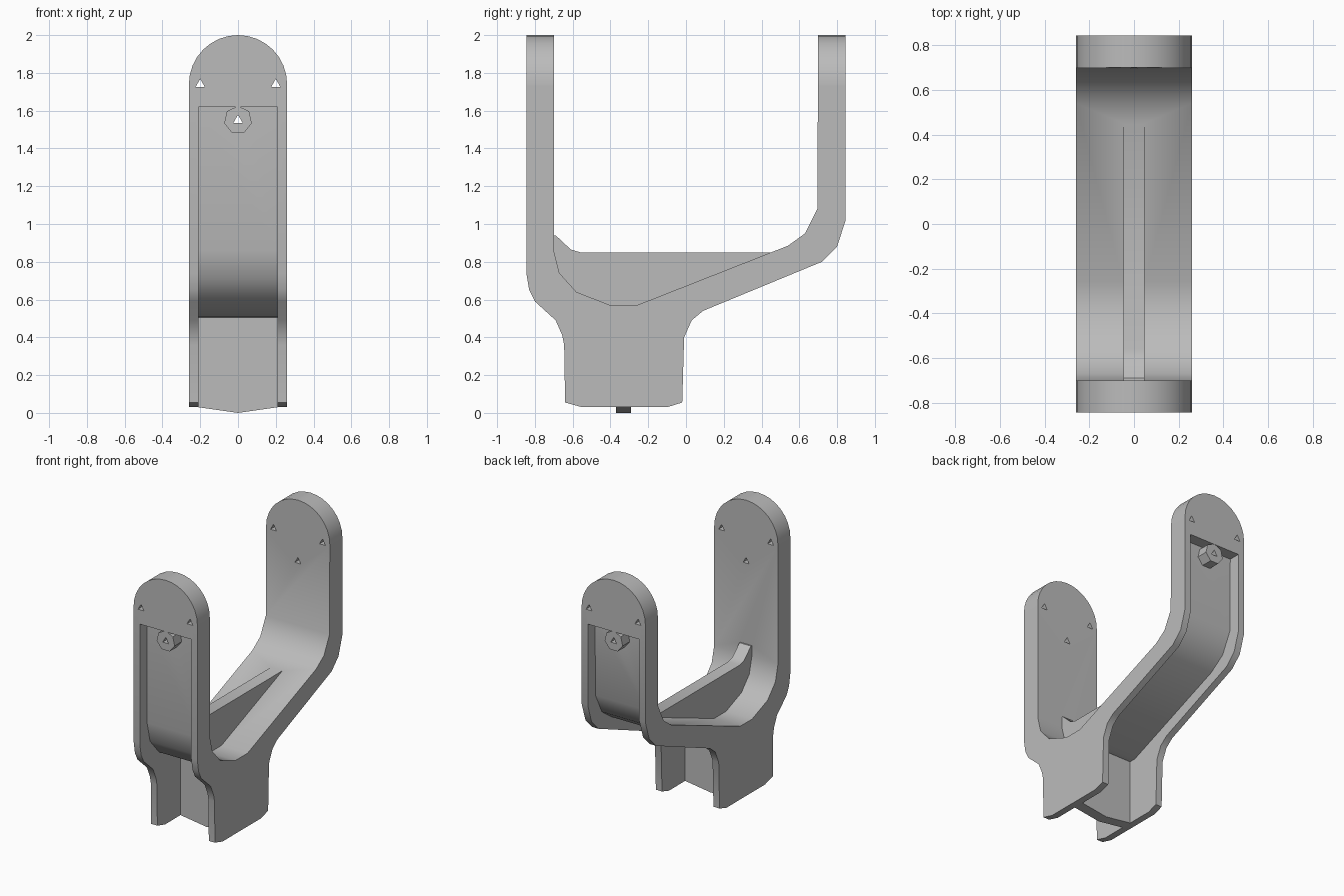
import bpy, bmesh, math
from mathutils import Vector

cube = bpy.data.objects.get("Cube")
if cube:
    bpy.data.objects.remove(cube)

grey = bpy.data.materials.new("plain grey")
grey.use_nodes = True
GREY = (0.5, 0.5, 0.5, 1)
grey.diffuse_color = GREY
grey.node_tree.nodes["Principled BSDF"].inputs["Base Color"].default_value = GREY


def prism(name, points, axis, low, high):
    """Extrude a 2D outline along x (points are y, z) or y (points are x, z)."""
    place = (lambda a, b: (low, a, b)) if axis == "x" else (lambda a, b: (a, low, b))
    bm = bmesh.new()
    face = bm.faces.new([bm.verts.new(place(a, b)) for a, b in points])
    moved = bmesh.ops.extrude_face_region(bm, geom=[face])["geom"]
    step = Vector((high - low, 0, 0) if axis == "x" else (0, high - low, 0))
    bmesh.ops.translate(bm, vec=step, verts=[g for g in moved if isinstance(g, bmesh.types.BMVert)])
    bmesh.ops.recalc_face_normals(bm, faces=bm.faces)
    mesh = bpy.data.meshes.new(name)
    bm.to_mesh(mesh)
    bm.free()
    mesh.materials.append(grey)
    obj = bpy.data.objects.new(name, mesh)
    bpy.context.collection.objects.link(obj)
    return obj


def combine(target, tool, operation):
    """Apply a boolean and remove the helper."""
    tool.hide_render = True
    mod = target.modifiers.new(operation, "BOOLEAN")
    mod.operation = operation
    mod.solver = "EXACT"
    mod.object = tool
    bpy.context.view_layer.objects.active = target
    bpy.ops.object.modifier_apply(modifier=mod.name)
    bpy.data.objects.remove(tool)


def ring(x, z, radius, count, start=0.0):
    return [(x + radius * math.sin(start + i * math.tau / count),
             z + radius * math.cos(start + i * math.tau / count)) for i in range(count)]


HALF, INNER, AXLE, CHANNEL_TOP = 0.26, 0.21, 1.74, 1.62

# Side outline of the yoke: outer edge, then back along the inner edge
outer = [(-0.845, 2.0), (-0.845, 0.74), (-0.83, 0.65), (-0.8, 0.59), (-0.69, 0.49),
         (-0.655, 0.41), (-0.645, 0.36), (-0.64, 0.055), (-0.55, 0.03), (-0.1, 0.03),
         (-0.02, 0.055), (-0.01, 0.4), (0.03, 0.49), (0.09, 0.54), (0.72, 0.8),
         (0.8, 0.88), (0.845, 1.02), (0.845, 2.0)]
inner = [(0.7, 2.0), (0.695, 1.08), (0.63, 0.95), (0.54, 0.885), (-0.26, 0.57),
         (-0.4, 0.57), (-0.58, 0.64), (-0.67, 0.74), (-0.7, 0.86), (-0.7, 2.0)]
yoke = prism("yoke", outer + inner, "x", -HALF, HALF)

# Round the arm tops
arc = [(HALF * math.cos(i * math.pi / 16), AXLE + HALF * math.sin(i * math.pi / 16))
       for i in range(17)]
wide = HALF + 0.1
low_part = [(-HALF, AXLE - 0.01), (-wide, AXLE - 0.01), (-wide, -1), (wide, -1),
            (wide, AXLE - 0.01), (HALF, AXLE - 0.01)]
combine(yoke, prism("round_cutter", arc + low_part, "y", -2, 2), "INTERSECT")

# Channels between the side flanges, leaving a thin shell and a cross web
front_channel = [(-1, CHANNEL_TOP), (-0.76, CHANNEL_TOP), (-0.76, 0.86), (-0.725, 0.71),
                 (-0.62, 0.59), (-0.42, 0.508), (-0.37, 0.506), (-0.37, -1), (-1, -1)]
rear_channel = [(1, CHANNEL_TOP), (0.76, CHANNEL_TOP), (0.755, 1.06), (0.68, 0.91),
                (0.56, 0.825), (-0.24, 0.508), (-0.29, 0.506), (-0.29, -1), (1, -1)]
for outline in (front_channel, rear_channel):
    combine(yoke, prism("channel_cutter", outline, "x", -INNER, INNER), "DIFFERENCE")

# Bosses under the heads
for side in (-1, 1):
    low, high = sorted((side * 0.72, side * 0.843))
    combine(yoke, prism("boss", ring(0, 1.55, 0.075, 7), "y", low, high), "UNION")

# Small fixing holes through both heads
for x, z in ((0, 1.55), (-0.2, AXLE), (0.2, AXLE)):
    combine(yoke, prism("hole_cutter", ring(x, z, 0.028, 3), "y", -2, 2), "DIFFERENCE")

# Pointed lower edge of the cross web
tip = [(-INNER, 0.06), (-INNER, 0.03), (0, 0), (INNER, 0.03), (INNER, 0.06)]
combine(yoke, prism("web_tip", tip, "y", -0.37, -0.29), "UNION")

# Stiffening rib inside the yoke
rib_outline = [(-0.71, 0.94), (-0.69, 0.94), (-0.61, 0.865), (-0.56, 0.85), (0.46, 0.85),
               (0.4, 0.81), (-0.26, 0.55), (-0.4, 0.55), (-0.6, 0.62), (-0.69, 0.73)]
combine(yoke, prism("rib", rib_outline, "x", -0.047, 0.047), "UNION")

bpy.ops.object.select_all(action="DESELECT")
yoke.select_set(True)
bpy.context.view_layer.objects.active = yoke
bpy.ops.object.shade_smooth_by_angle(angle=math.radians(35))
